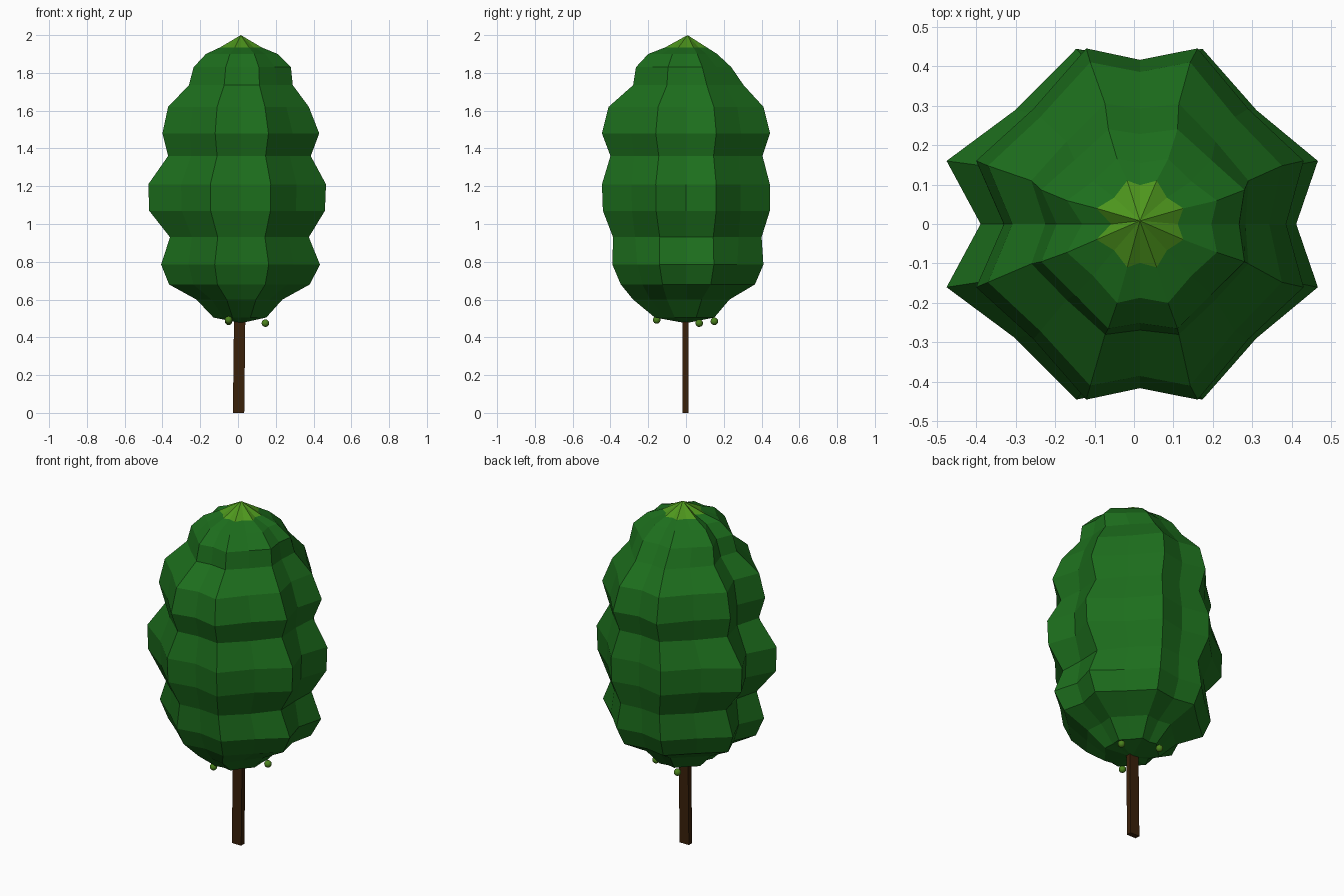
import bpy, bmesh

if "Cube" in bpy.data.objects:
    bpy.data.objects.remove(bpy.data.objects["Cube"])


def material(name, rgb):
    m = bpy.data.materials.new(name)
    m.diffuse_color = (*rgb, 1)
    m.use_nodes = True
    m.node_tree.nodes["Principled BSDF"].inputs["Base Color"].default_value = m.diffuse_color
    return m


LEAF = material("leaf green", (0.012, 0.156, 0.012))
TIP = material("yellow green tip", (0.075, 0.305, 0.012))
BARK = material("dark bark", (0.042, 0.015, 0.003))
FRUIT = material("fruit green", (0.07, 0.225, 0.012))


def finish(bm, name, mats):
    bmesh.ops.recalc_face_normals(bm, faces=bm.faces)
    me = bpy.data.meshes.new(name)
    bm.to_mesh(me)
    bm.free()
    for m in mats:
        me.materials.append(m)
    ob = bpy.data.objects.new(name, me)
    bpy.context.collection.objects.link(ob)
    return ob


# Crown rings: height, left, right, front and back reach, lobe depth
RINGS = [
    (1.935, .095, .125, .11, .11, 1.7),
    (1.90, .17, .21, .20, .165, .9),
    (1.83, .235, .28, .265, .24, .6),
    (1.735, .26, .29, .28, .305, .4),
    (1.62, .37, .375, .41, .41, .8),
    (1.48, .40, .43, .445, .445, .9),
    (1.36, .37, .385, .40, .405, .3),
    (1.21, .475, .466, .445, .444, 1.0),
    (1.07, .47, .46, .44, .444, 1.0),
    (.93, .36, .375, .386, .40, .2),
    (.785, .407, .434, .39, .41, .8),
    (.68, .365, .38, .345, .365, .7),
    (.60, .22, .235, .28, .23, .6),
    (.505, .13, .15, .165, .15, .8),
]
CX = 0.015


def ring_points(z, left, right, front, back, depth):
    """Sixteen points: eight ridges with a valley between each pair."""
    kx = 0.97 - 0.12 * depth      # side valleys
    ky = 0.98 - 0.05 * depth      # front and back valleys
    kd = 0.71 - 0.06 * depth      # diagonal valleys
    pts = []
    quads = [(right, back, 1, 1, False), (left, back, -1, 1, True),
             (left, front, -1, -1, False), (right, front, 1, -1, True)]
    for a, b, sx, sy, swap in quads:
        c = CX * sx
        q = [(a * kx + c, 0), (a, .36 * b), (a * kd + c / 2, b * kd),
             (.34 * a + c, b), (c, b * ky)]
        if swap:
            q.reverse()
        pts += [(sx * x, sy * y, z) for x, y in q[:-1]]
    return pts


# Crown: stacked lobed rings closed by fans, with a lighter tip
bm = bmesh.new()
rings = [[bm.verts.new(p) for p in ring_points(*r)] for r in RINGS]
top = bm.verts.new((CX, .008, 2.0))
bottom = bm.verts.new((CX, 0, .475))
for i in range(16):
    j = (i + 1) % 16
    bm.faces.new((top, rings[0][i], rings[0][j])).material_index = 1
    bm.faces.new((bottom, rings[-1][j], rings[-1][i]))
    for u, v in zip(rings, rings[1:]):
        bm.faces.new((u[i], v[i], v[j], u[j]))
finish(bm, "crown", [LEAF, TIP])

# Trunk: thin rectangular post
bm = bmesh.new()
bmesh.ops.create_cube(bm, size=1)
for v in bm.verts:
    lean = 0.006 if v.co.z > 0 else 0
    v.co = (v.co.x * .06 + .003 + lean, v.co.y * .03 - .003, (v.co.z + .5) * .52)
finish(bm, "trunk", [BARK])

# Small round fruits below the crown
for n, pos in enumerate([(-.05, -.155, .492), (.145, .07, .475), (-.05, .15, .485)]):
    bm = bmesh.new()
    bmesh.ops.create_uvsphere(bm, u_segments=12, v_segments=8, radius=.02)
    for f in bm.faces:
        f.smooth = True
    finish(bm, f"fruit_{n + 1}", [FRUIT]).location = pos
